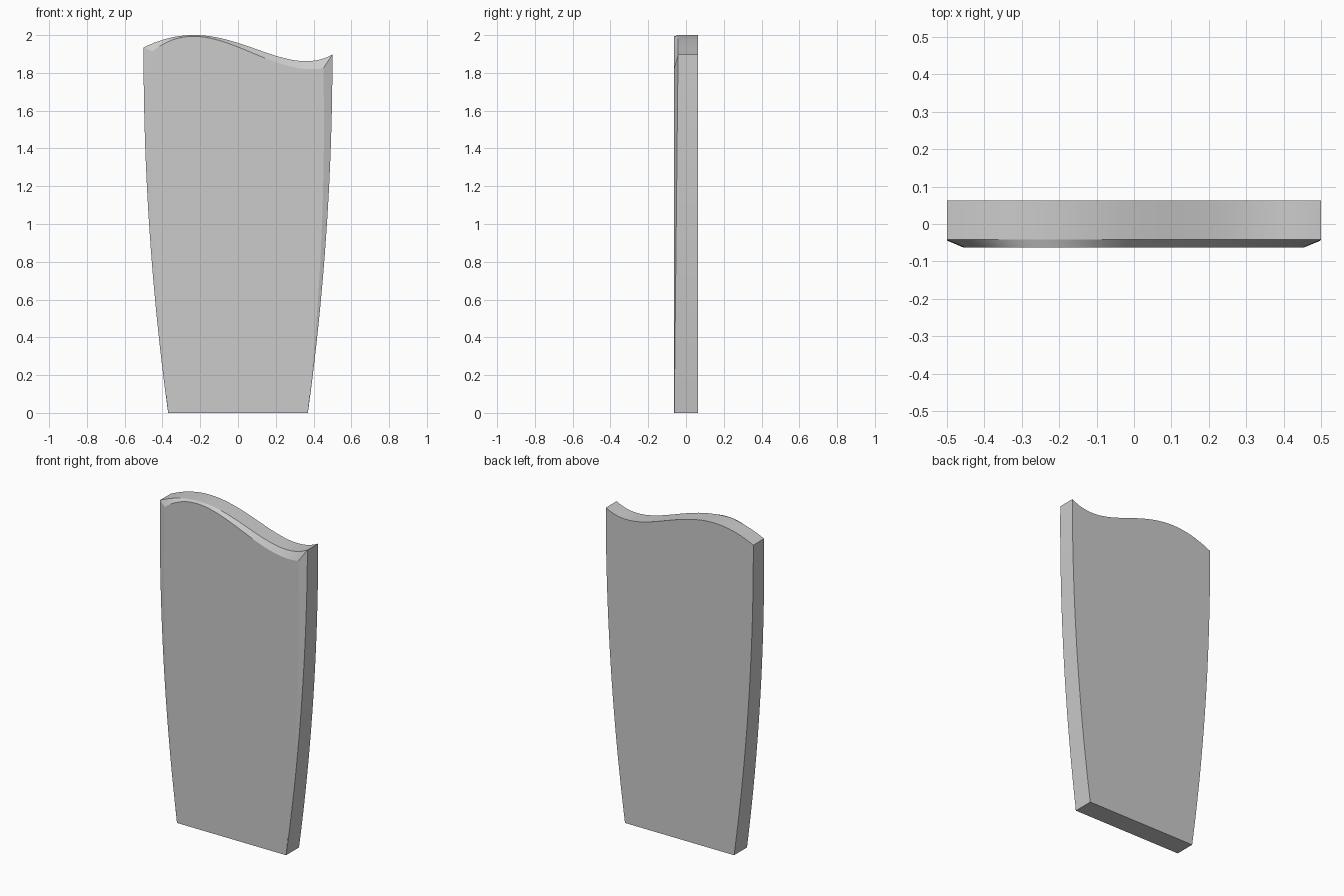
import bpy, bmesh

if "Cube" in bpy.data.objects:
    bpy.data.objects.remove(bpy.data.objects["Cube"])

BACK, FRONT = 0.0625, -0.0625
N_SIDE, N_TOP = 20, 36
OUTER = [(-.5, 1.935), (-.25, 2.0), (.09, 1.928), (.37, 1.862), (.5, 1.897)]
INNER = [(-.455, 1.912), (-.25, 1.993), (.09, 1.90), (.37, 1.82), (.45, 1.825)]


def wave(pts, x):
    """Smooth polynomial through the control points."""
    z = 0
    for i, (xi, zi) in enumerate(pts):
        for j, (xj, _) in enumerate(pts):
            if i != j:
                zi *= (x - xj) / (xi - xj)
        z += zi
    return z


def half_width(z):
    return 0.5 - 0.13 * max(0, 1 - z / 1.9) ** 2


def outline(pts, inset, y_bottom, y_top):
    """Closed loop: up the right side, over the wave, down the left side."""
    top = 0.5 - inset

    def side(sign):
        zc = wave(pts, sign * top)
        ts = [i / N_SIDE for i in range(N_SIDE)]
        return [(sign * (half_width(t * zc) - inset * t), y_bottom + (y_top - y_bottom) * t, t * zc)
                for t in ts]

    xs = [top * (1 - 2 * i / N_TOP) for i in range(N_TOP + 1)]
    return side(1) + [(x, y_top, wave(pts, x)) for x in xs] + side(-1)[::-1]


# Panel: back outline, front outer edge, and inset front face with growing bevel
bm = bmesh.new()
loops = [[bm.verts.new(p) for p in outline(*a)] for a in (
    (OUTER, 0, BACK, BACK),
    (OUTER, 0, FRONT + 0.0005, -0.042),
    (INNER, 0.048, FRONT, FRONT))]
n = len(loops[0])
for a, b in zip(loops, loops[1:]):
    for i in range(n):
        j = (i + 1) % n
        bm.faces.new((a[i], a[j], b[j], b[i]))
bm.faces.new(loops[0])
bm.faces.new(loops[-1])
bmesh.ops.recalc_face_normals(bm, faces=bm.faces)

mesh = bpy.data.meshes.new("wavy_panel")
bm.to_mesh(mesh)
bm.free()
panel = bpy.data.objects.new("wavy_panel", mesh)
bpy.context.collection.objects.link(panel)
bpy.context.view_layer.objects.active = panel
panel.select_set(True)
bpy.ops.object.shade_smooth_by_angle(angle=0.2)
